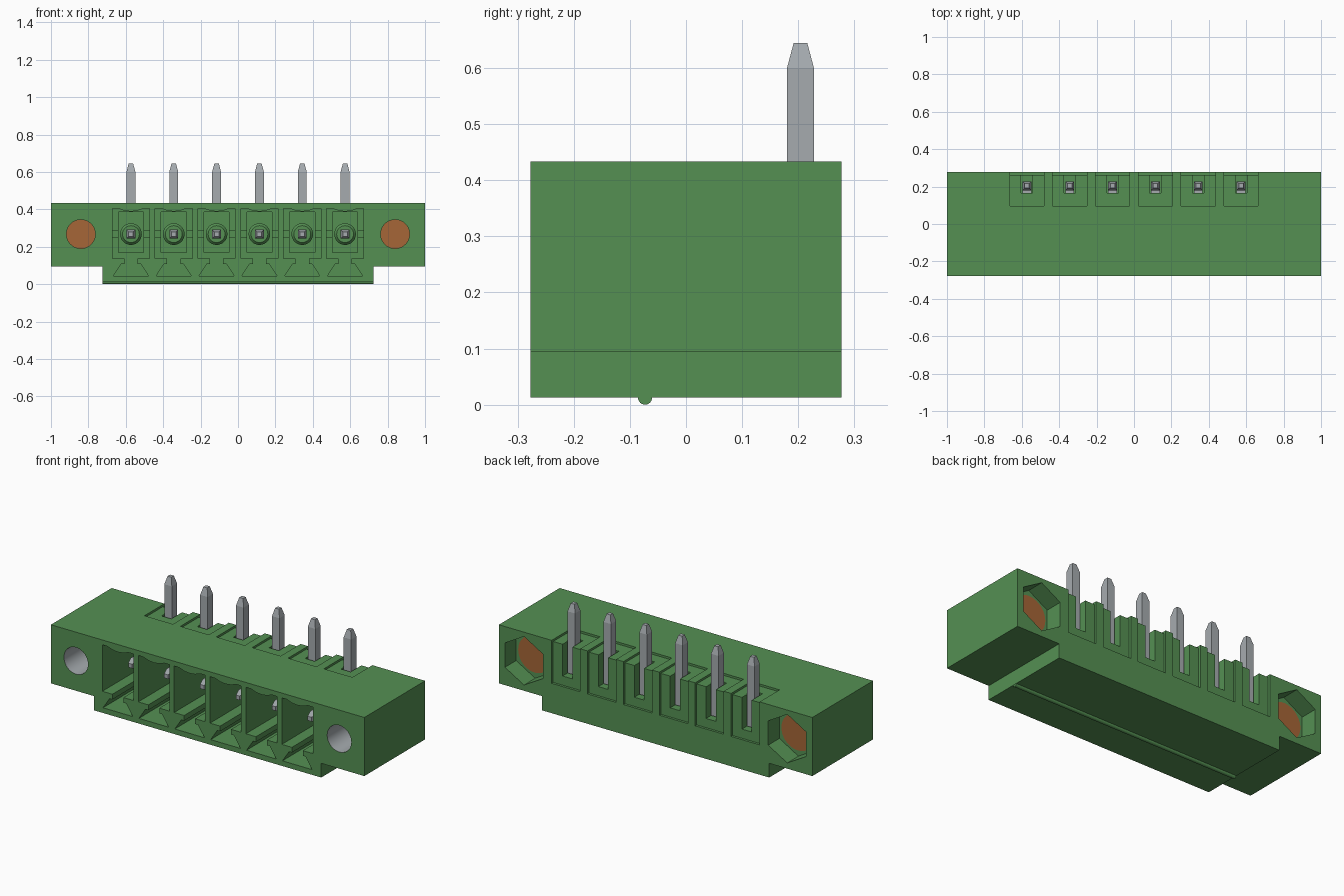
import bpy, bmesh, math
from mathutils import Vector

cube = bpy.data.objects.get("Cube")
if cube:
    bpy.data.objects.remove(cube, do_unlink=True)


def material(name, rgb):
    m = bpy.data.materials.new(name)
    m.use_nodes = True
    m.diffuse_color = (*rgb, 1)
    m.node_tree.nodes["Principled BSDF"].inputs["Base Color"].default_value = (*rgb, 1)
    return m


GREEN = material("green plastic", (0.09, 0.28, 0.086))
GREY = material("grey metal", (0.38, 0.41, 0.43))
COPPER = material("copper", (0.38, 0.132, 0.038))

PIN_X = [(i - 2.5) * 0.229 for i in range(6)]
HOLE_X = (-0.84, 0.84)
AXIS_Z = 0.268
BACK, FRONT = 0.277, -0.277


def finish(name, bm, mats):
    bmesh.ops.recalc_face_normals(bm, faces=bm.faces)
    mesh = bpy.data.meshes.new(name)
    bm.to_mesh(mesh)
    bm.free()
    obj = bpy.data.objects.new(name, mesh)
    bpy.context.collection.objects.link(obj)
    for m in mats:
        mesh.materials.append(m)
    return obj


def loft(bm, rings):
    """Skin a closed solid through matching rings of points."""
    rows = [[bm.verts.new(p) for p in ring] for ring in rings]
    for a, b in zip(rows, rows[1:]):
        for i in range(len(a)):
            j = (i + 1) % len(a)
            bm.faces.new((a[i], a[j], b[j], b[i]))
    bm.faces.new(rows[0])
    bm.faces.new(rows[-1])


def prism(bm, profile, y0, y1, dx=0.0):
    """Extrude an x-z profile along y."""
    loft(bm, [[(x + dx, y, z) for x, z in profile] for y in (y0, y1)])


def rect(x0, x1, z0, z1):
    return [(x0, z0), (x1, z0), (x1, z1), (x0, z1)]


def ngon(r, n, turn=0.0, z=AXIS_Z):
    return [(r * math.cos(turn + math.tau * i / n), z + r * math.sin(turn + math.tau * i / n))
            for i in range(n)]


def cutter(name, profile, y0, y1, xs):
    bm = bmesh.new()
    for x in xs:
        prism(bm, profile, y0, y1, x)
    obj = finish(name, bm, [GREEN])
    obj.hide_render = True
    return obj


def smooth(obj):
    bpy.ops.object.select_all(action='DESELECT')
    obj.select_set(True)
    bpy.context.view_layer.objects.active = obj
    bpy.ops.object.shade_smooth_by_angle(angle=math.radians(30))


# Housing: stepped block with side flanges
half = [(0.725, 0.013), (0.725, 0.095), (1.0, 0.095), (1.0, 0.433)]
bm = bmesh.new()
prism(bm, half + [(-x, z) for x, z in reversed(half)], FRONT, BACK)
housing = finish("housing", bm, [GREEN, GREY])

# Front socket outline: sagging roof, ledges and a dovetail key slot
side = [(0.095, 0.043), (0.053, 0.107), (0.035, 0.107), (0.035, 0.137),
        (0.099, 0.137), (0.099, 0.405), (0.067, 0.405), (0.035, 0.393)]
socket = side + [(0, 0.389)] + [(-x, z) for x, z in reversed(side)]

cutters = [
    cutter("socket_cutter", socket, FRONT - 0.05, 0.05, PIN_X),
    cutter("inner_pocket_cutter", rect(-0.067, 0.067, 0.17, 0.385), 0.0, 0.09, PIN_X),
    cutter("top_recess_cutter", rect(-0.091, 0.091, 0.421, 0.5), 0.095, 0.35, PIN_X),
    cutter("back_recess_cutter", rect(-0.091, 0.091, 0.185, 0.52), 0.263, 0.37, PIN_X),
    cutter("pin_slot_cutter", rect(-0.031, 0.031, 0.238, 0.54), 0.165, 0.39, PIN_X),
    cutter("screw_hole_cutter", ngon(0.077, 40), FRONT - 0.05, 0.2, HOLE_X),
    cutter("nut_pocket_cutter", ngon(0.14, 6, math.pi / 6), 0.175, 0.36, HOLE_X),
]
for c in cutters:
    mod = housing.modifiers.new(c.name, 'BOOLEAN')
    mod.operation = 'DIFFERENCE'
    mod.solver = 'EXACT'
    mod.object = c
cut = bpy.data.meshes.new_from_object(
    housing.evaluated_get(bpy.context.evaluated_depsgraph_get()))
housing.modifiers.clear()
housing.data = cut
for c in cutters:
    bpy.data.objects.remove(c, do_unlink=True)

# Metal lining inside the screw holes
cut.materials.clear()
cut.materials.append(GREEN)
cut.materials.append(GREY)
for f in cut.polygons:
    c = f.center
    near = math.hypot(abs(c.x) - 0.84, c.z - AXIS_Z) < 0.085
    f.material_index = 1 if near and abs(f.normal.y) < 0.5 else 0
smooth(housing)

# Copper discs closing the screw holes at the nut pockets
bm = bmesh.new()
for x in HOLE_X:
    prism(bm, ngon(0.105, 40), 0.16, 0.18, x)
smooth(finish("insert_discs", bm, [COPPER]))

# Locating rib under the housing
bm = bmesh.new()
rib = [(-0.073 + 0.0125 * math.cos(math.tau * i / 24), 0.0125 + 0.0125 * math.sin(math.tau * i / 24))
       for i in range(24)]
loft(bm, [[(x, y, z) for y, z in rib] for x in (-0.724, 0.724)])
smooth(finish("underside_rib", bm, [GREEN]))

# Small guide ribs at the back of each socket
bm = bmesh.new()
for x in PIN_X:
    for s in (-1, 1):
        prism(bm, rect(-0.016, 0.016, 0.25, 0.29), 0.02, 0.055, x + s * 0.083)
finish("socket_guides", bm, [GREEN])

# Tapered collars around the pin roots
bm = bmesh.new()
for x in PIN_X:
    loft(bm, [[(px + x, y, pz) for px, pz in ngon(r, 28)]
              for r, y in ((0.058, 0.095), (0.058, 0.04), (0.045, 0.025))])
smooth(finish("pin_collars", bm, [GREEN]))

# Right-angle pins with tapered tips
SQUARE = ((-1, -1), (1, -1), (1, 1), (-1, 1))
for n, x in enumerate(PIN_X):
    bm = bmesh.new()
    loft(bm, [[(x + a * h, 0.204 + b * h, z) for a, b in SQUARE]
              for z, h in ((0.244, 0.024), (0.6, 0.024), (0.645, 0.012))])
    loft(bm, [[(x + a * h, y, AXIS_Z + b * h) for a, b in SQUARE]
              for y, h in ((0.2, 0.0235), (-0.125, 0.0235), (-0.165, 0.012))])
    finish(f"pin_{n + 1}", bm, [GREY])
